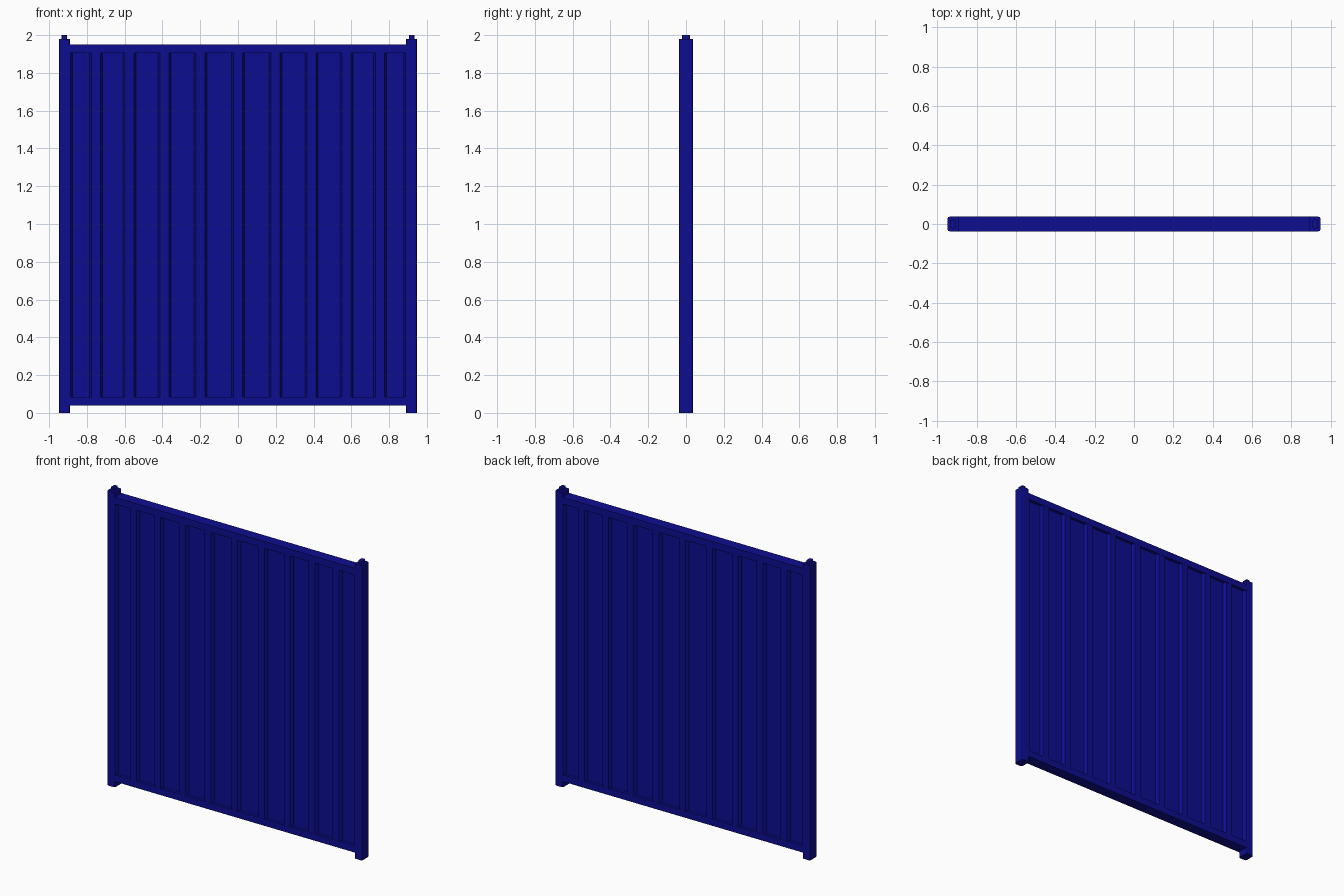
import bpy, bmesh

if "Cube" in bpy.data.objects:
    bpy.data.objects.remove(bpy.data.objects["Cube"])

paint = bpy.data.materials.new("blue_paint")
paint.diffuse_color = (0.004, 0.004, 0.28, 1)
paint.use_nodes = True
paint.node_tree.nodes["Principled BSDF"].inputs["Base Color"].default_value = paint.diffuse_color

HALF_DEPTH = 0.037
POST_IN, POST_OUT = 0.89, 0.948


def prism(name, outline, z0, z1):
    """Extrude an XY outline from z0 to z1."""
    bm = bmesh.new()
    face = bm.faces.new([bm.verts.new((x, y, z0)) for x, y in outline])
    ext = bmesh.ops.extrude_face_region(bm, geom=[face])
    verts = [v for v in ext["geom"] if isinstance(v, bmesh.types.BMVert)]
    bmesh.ops.translate(bm, verts=verts, vec=(0, 0, z1 - z0))
    bmesh.ops.recalc_face_normals(bm, faces=bm.faces)
    mesh = bpy.data.meshes.new(name)
    bm.to_mesh(mesh)
    bm.free()
    mesh.materials.append(paint)
    obj = bpy.data.objects.new(name, mesh)
    bpy.context.collection.objects.link(obj)
    return obj


def rounded(x0, x1, hy, r):
    """Rectangle outline with two-segment rounded corners."""
    pts = []
    for cx, cy, sx, sy in ((x1, hy, 1, 1), (x0, hy, -1, 1),
                           (x0, -hy, -1, -1), (x1, -hy, 1, -1)):
        corner = [(cx, cy - sy * r), (cx - sx * r * 0.29, cy - sy * r * 0.29),
                  (cx - sx * r, cy)]
        pts += corner if sx * sy > 0 else corner[::-1]
    return pts


# Posts with small locating pins on top
for side, s in (("left", -1), ("right", 1)):
    a, b = sorted((s * POST_IN, s * POST_OUT))
    prism(side + "_post", rounded(a, b, HALF_DEPTH, 0.01), 0, 1.98)
    c = s * 0.92
    prism(side + "_post_pin", rounded(c - 0.014, c + 0.014, 0.022, 0.008), 1.98, 2.0)

# Top and bottom rails, running into the posts to close the rounded corners
w = POST_IN + 0.012
for name, z0, z1 in (("bottom_rail", 0.04, 0.085), ("top_rail", 1.905, 1.95)):
    prism(name, [(-w, -HALF_DEPTH), (w, -HALF_DEPTH), (w, HALF_DEPTH), (-w, HALF_DEPTH)], z0, z1)

# Ribbed infill: narrow raised ribs between wide recessed panels, on both sides
half_ribs = [0.199, 0.389, 0.574, 0.752]
ribs = [-x for x in reversed(half_ribs)] + [0] + half_ribs
raised, sunk, web = HALF_DEPTH - 0.001, 0.017, 0.012
front = [(-POST_IN - 0.012, raised), (-POST_IN + 0.002, raised), (-POST_IN + 0.014, sunk)]
for x in ribs:
    t = 0.023
    front += [(x - t - web, sunk), (x - t, raised), (x + t, raised), (x + t + web, sunk)]
front += [(POST_IN - 0.014, sunk), (POST_IN - 0.002, raised), (POST_IN + 0.012, raised)]
back = [(x, -y) for x, y in reversed(front)]
prism("ribbed_panel", front + back, 0.085, 1.905)
